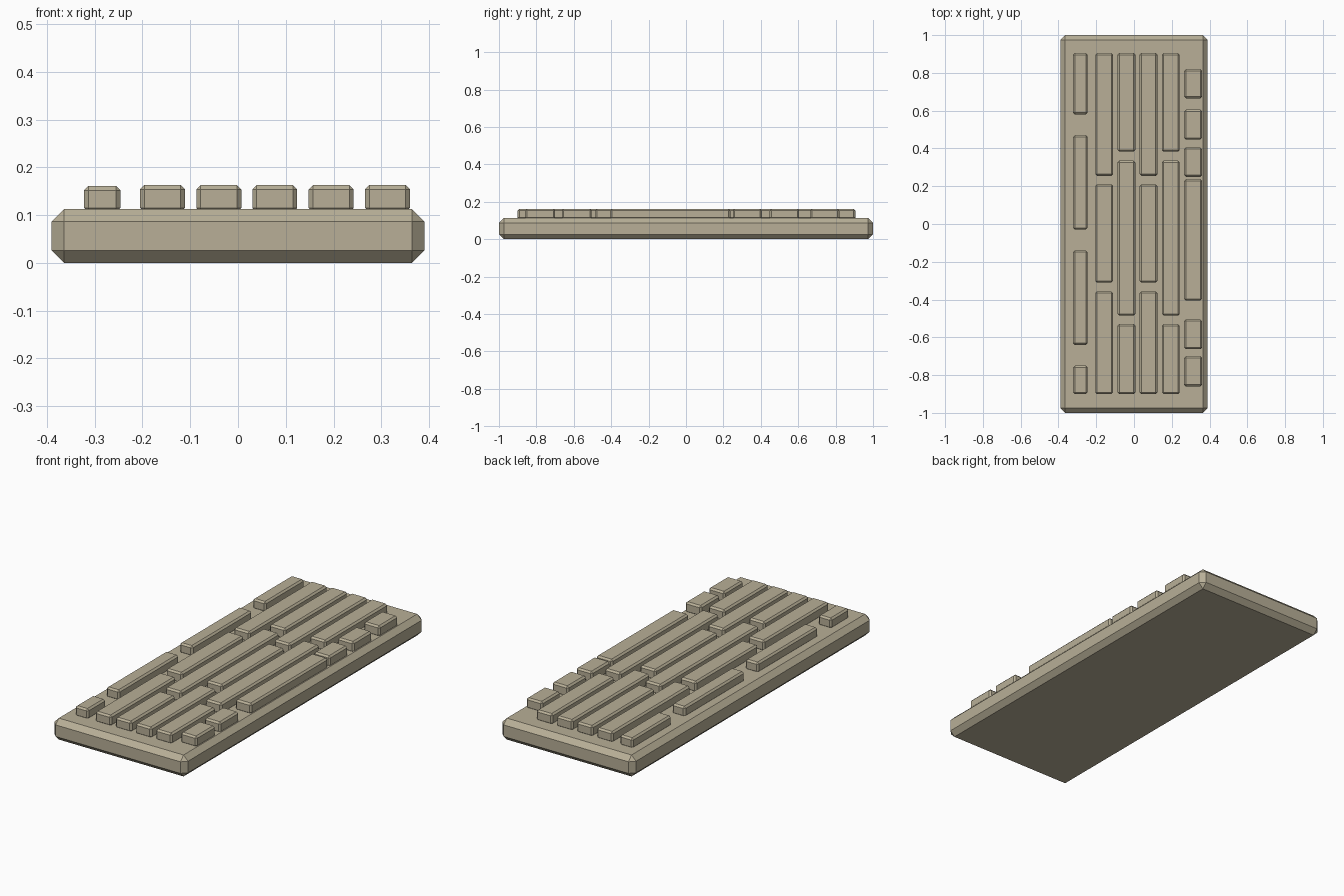
import bpy
import bmesh

cube = bpy.data.objects.get("Cube")
if cube:
    bpy.data.objects.remove(cube, do_unlink=True)

# Single warm beige for every part
beige = bpy.data.materials.new("warm_beige")
beige.use_nodes = True
colour = (0.48, 0.43, 0.31, 1)
beige.diffuse_color = colour
beige.node_tree.nodes["Principled BSDF"].inputs["Base Color"].default_value = colour


def chamfered_box(name, low, high, chamfer):
    """Box between two corners with every edge cut flat."""
    bm = bmesh.new()
    bmesh.ops.create_cube(bm, size=1)
    for v in bm.verts:
        for i in range(3):
            v.co[i] = low[i] if v.co[i] < 0 else high[i]
    bmesh.ops.bevel(bm, geom=bm.edges[:], offset=chamfer, offset_type='OFFSET',
                    segments=1, affect='EDGES')
    bmesh.ops.recalc_face_normals(bm, faces=bm.faces[:])
    mesh = bpy.data.meshes.new(name)
    bm.to_mesh(mesh)
    bm.free()
    mesh.materials.append(beige)
    obj = bpy.data.objects.new(name, mesh)
    bpy.context.collection.objects.link(obj)
    return obj


# Base slab
chamfered_box("base_slab", (-0.39, -1, 0), (0.39, 1, 0.113), 0.026)

# Raised blocks: spans along y for each kind of column
narrow = [(0.58, 0.905), (-0.03, 0.47), (-0.64, -0.14), (-0.90, -0.75)]
row_a = [(0.255, 0.905), (-0.31, 0.21), (-0.90, -0.357)]
row_b = [(0.383, 0.905), (-0.485, 0.335), (-0.90, -0.53)]
mixed = [(0.665, 0.82), (0.447, 0.605), (0.25, 0.405), (-0.405, 0.237),
         (-0.663, -0.505), (-0.86, -0.70)]

# Column name, centre x, width, top height, spans
columns = [
    ("narrow", -0.284, 0.076, 0.161, narrow),
    ("first_long", -0.158, 0.094, 0.163, row_a),
    ("second_long", -0.040, 0.094, 0.163, row_b),
    ("third_long", 0.077, 0.094, 0.163, row_a),
    ("fourth_long", 0.195, 0.094, 0.163, row_b),
    ("mixed", 0.313, 0.094, 0.163, mixed),
]
for label, x, width, top, spans in columns:
    for n, (y0, y1) in enumerate(spans, 1):
        chamfered_box(f"{label}_block_{n}", (x - width / 2, y0, 0.106),
                      (x + width / 2, y1, top), 0.009)
